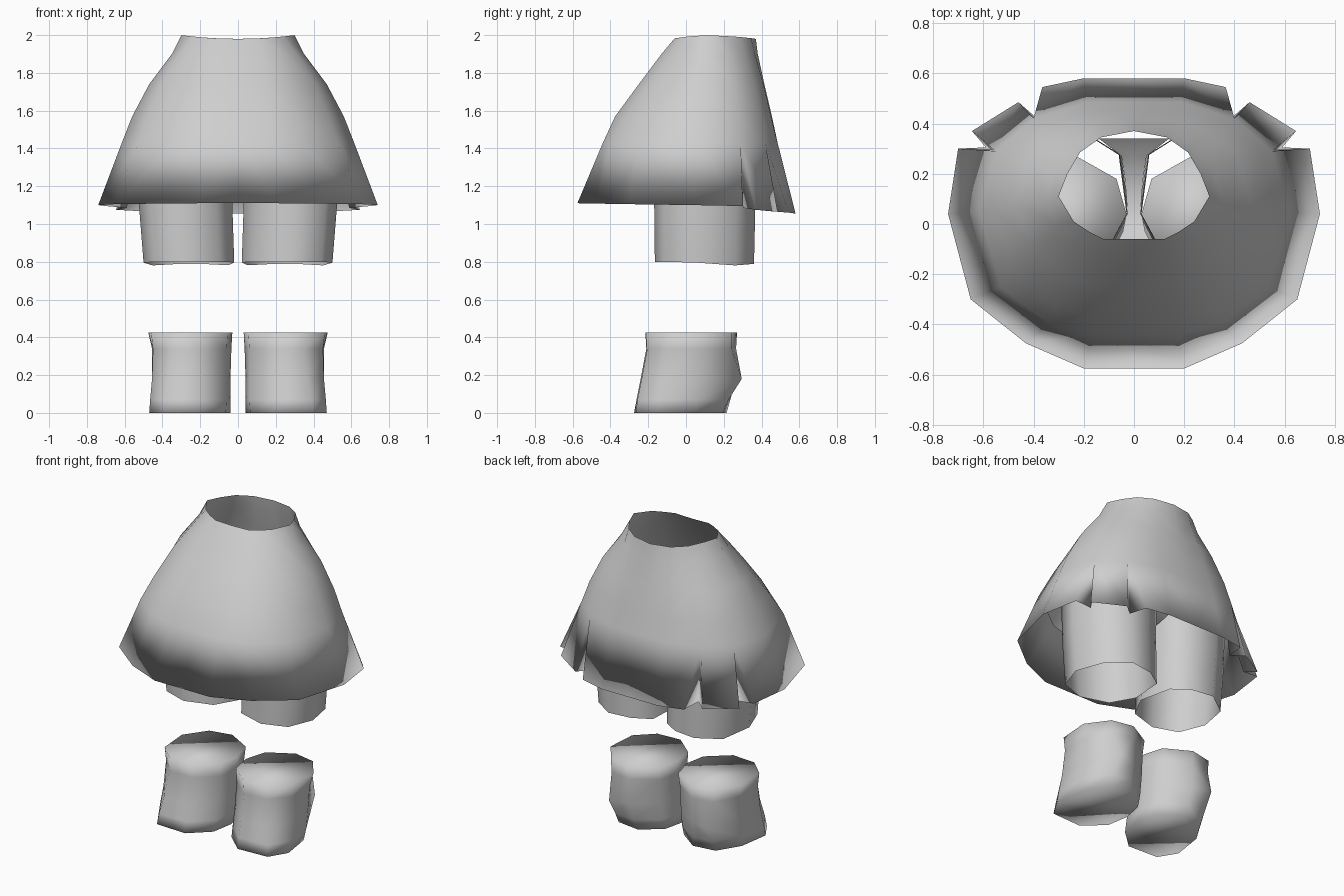
import bpy, bmesh

if "Cube" in bpy.data.objects:
    bpy.data.objects.remove(bpy.data.objects["Cube"])

fabric = bpy.data.materials.new("light_grey")
fabric.diffuse_color = (0.62, 0.62, 0.62, 1)
fabric.use_nodes = True
fabric.node_tree.nodes["Principled BSDF"].inputs["Base Color"].default_value = fabric.diffuse_color


def finish(name, bm):
    """Turn a right-half bmesh into a smooth, mirrored object."""
    bmesh.ops.remove_doubles(bm, verts=bm.verts, dist=0.0005)
    bmesh.ops.recalc_face_normals(bm, faces=bm.faces)
    me = bpy.data.meshes.new(name)
    bm.to_mesh(me)
    bm.free()
    me.materials.append(fabric)
    for p in me.polygons:
        p.use_smooth = True
    ob = bpy.data.objects.new(name, me)
    bpy.context.collection.objects.link(ob)
    mod = ob.modifiers.new("mirror", 'MIRROR')
    mod.use_clip = True
    mod.merge_threshold = 0.001
    return ob


def bridge(bm, a, b, closed=False):
    """Faces between two vertex rows; repeated vertices give triangles."""
    n = len(a)
    for i in range(n if closed else n - 1):
        j = (i + 1) % n
        quad = list(dict.fromkeys((a[i], a[j], b[j], b[i])))
        if len(quad) > 2:
            bm.faces.new(quad)


# Skirt: half rings running from the front centre to the back centre
RINGS = [
    (1.98, [(0, -.06), (.12, -.06), (.18, -.03), (.24, .01), (.30, .11),
            (.265, .20), (.215, .285), (.13, .345), (0, .37)]),
    (1.90, [(0, -.13), (.13, -.13), (.24, -.08), (.31, 0), (.35, .10),
            (.31, .23), (.23, .31), (.13, .365), (0, .38)]),
    (1.74, [(0, -.25), (.15, -.25), (.28, -.20), (.41, -.08), (.47, .08),
            (.42, .26), (.30, .36), (.16, .41), (0, .415)]),
    (1.57, [(0, -.375), (.16, -.375), (.32, -.32), (.48, -.18), (.56, .06),
            (.50, .28), (.36, .40), (.18, .45), (0, .455)]),
    (1.43, [(0, -.44), (.17, -.44), (.34, -.395), (.53, -.25), (.615, .05),
            (.55, .29), (.40, .42), (.19, .485), (0, .485)]),
]
# Hem: (column above, point); inward points are the pleat folds
HEM = [
    (0, (0, -.575, 1.11)), (1, (.20, -.575, 1.11)), (2, (.43, -.475, 1.108)),
    (3, (.65, -.30, 1.105)), (4, (.74, .04, 1.10)), (5, (.70, .30, 1.095)),
    (5, (.59, .305, 1.085)), (5, (.645, .37, 1.075)),
    (6, (.46, .485, 1.065)), (6, (.385, .42, 1.07)), (6, (.365, .545, 1.06)),
    (7, (.20, .58, 1.055)), (8, (0, .58, 1.055)),
]

bm = bmesh.new()
rows = []
for k, (z, pts) in enumerate(RINGS):
    # the waist edge rises slightly at the sides
    rows.append([bm.verts.new((x, y, z + (0.22 * x * x if k == 0 else 0)))
                 for x, y in pts])
for a, b in zip(rows, rows[1:]):
    bridge(bm, a, b)

# Lining inside the skirt, joined to it along the hem
lining = [bm.verts.new((x * 0.93, y * 0.93 + 0.005, 1.36)) for x, y in RINGS[-1][1]]
hem = [bm.verts.new(p) for _, p in HEM]
bridge(bm, [rows[-1][c] for c, _ in HEM], hem)
bridge(bm, hem, [lining[c] for c, _ in HEM])
finish("skirt", bm)


def tube(name, rings, capped):
    """Leg sleeve lofted through rings of (x, y, z) points."""
    bm = bmesh.new()
    loops = [[bm.verts.new(p) for p in ring] for ring in rings]
    for a, b in zip(loops, loops[1:]):
        bridge(bm, a, b, closed=True)
    if capped:
        bm.faces.new(loops[0])
        bm.faces.new(loops[-1])
    return finish(name, bm)


# Upper leg sleeves, open at both ends, lower edge dipping at the back
THIGH = [(.02, .04), (.05, .27), (.16, .34), (.31, .36), (.45, .26),
         (.50, .06), (.44, -.11), (.28, -.165), (.10, -.11)]
tube("thigh_sleeves",
     [[(.025 + (x - .02) * 1.05, y * 1.03, 1.36) for x, y in THIGH],
      [(.03 + (x - .02) * 1.03, y * 1.02, 1.10) for x, y in THIGH],
      [(x, y, .80 - .08 * max(0, min(y, .5 - y))) for x, y in THIGH]], False)

# Lower leg pieces, closed at both ends
SHIN = [
    (.425, [(.03, .04), (.07, .18), (.23, .27), (.375, .24), (.475, .10),
            (.46, -.10), (.35, -.205), (.19, -.215), (.055, -.10)]),
    (.34, [(.035, .04), (.075, .17), (.23, .265), (.37, .24), (.455, .09),
           (.45, -.10), (.35, -.205), (.19, -.21), (.06, -.10)]),
    (.18, [(.04, .03), (.075, .16), (.23, .265), (.35, .295), (.45, .08),
           (.455, -.12), (.37, -.235), (.19, -.24), (.06, -.12)]),
    (.07, [(.04, .01), (.07, .14), (.22, .235), (.355, .225), (.45, .06),
           (.465, -.14), (.39, -.257), (.19, -.262), (.06, -.14)]),
    (0, [(.04, -.01), (.07, .12), (.20, .215), (.35, .195), (.44, .05),
         (.47, -.15), (.40, -.265), (.19, -.275), (.065, -.16)]),
]
tube("shin_pieces", [[(x, y, z) for x, y in pts] for z, pts in SHIN], True)

# Narrow saddle joining the two upper legs under the skirt
bm = bmesh.new()
path = [(-.12, 1.36), (-.03, 1.28), (.06, 1.25), (.17, 1.26), (.27, 1.30), (.34, 1.36)]
inner = [bm.verts.new((0, y, z)) for y, z in path]
outer = [bm.verts.new((w, y, z)) for (y, z), w in zip(path, (.09, .045, .027, .035, .05, .14))]
bridge(bm, inner, outer)
finish("crotch_panel", bm)
